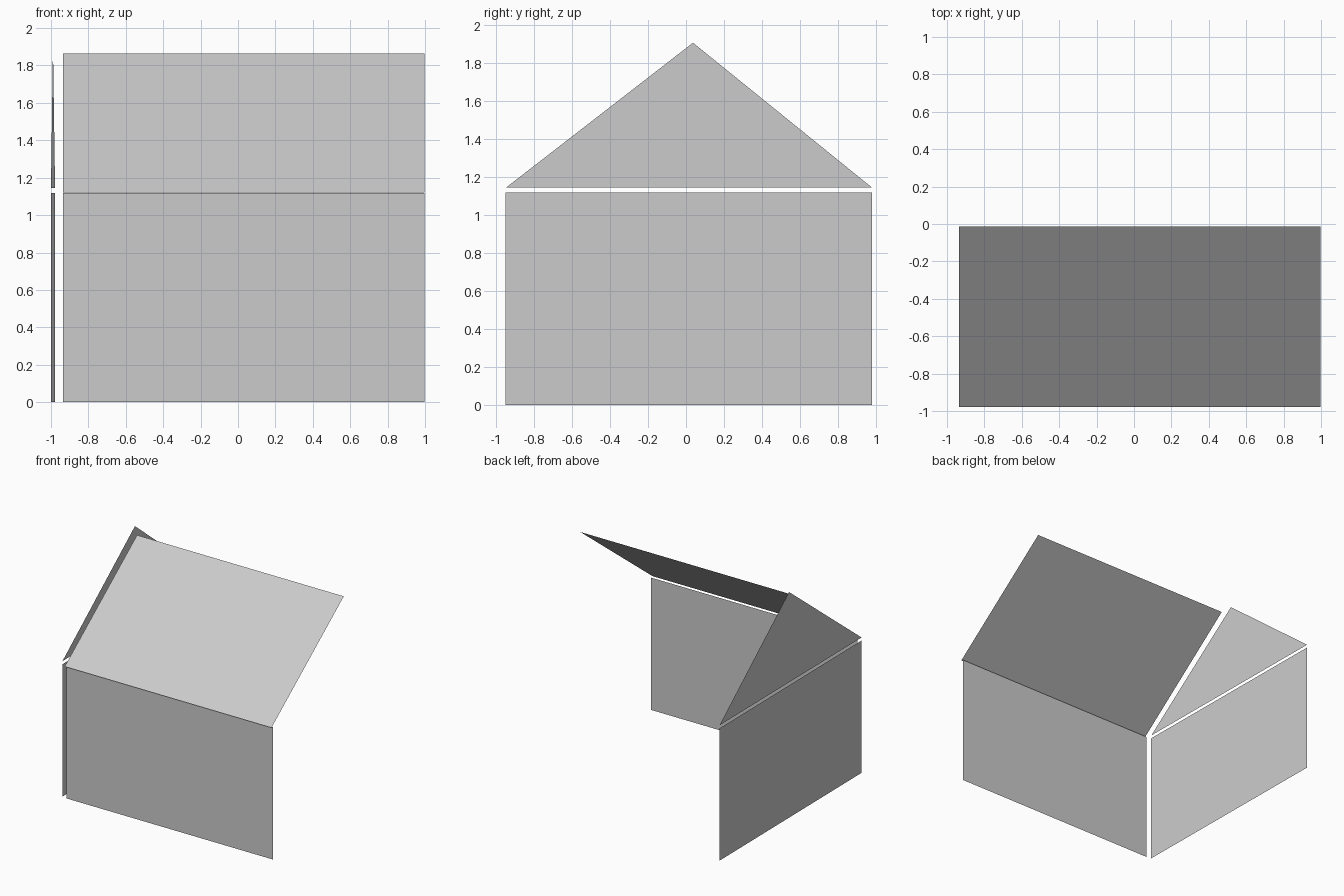
import bpy

if "Cube" in bpy.data.objects:
    bpy.data.objects.remove(bpy.data.objects["Cube"])


def panel(name, corners):
    """One flat sheet from its corner points."""
    mesh = bpy.data.meshes.new(name)
    mesh.from_pydata(corners, [], [tuple(range(len(corners)))])
    mesh.update()
    obj = bpy.data.objects.new(name, mesh)
    bpy.context.collection.objects.link(obj)
    return obj


def side_point(y, z):
    """Point on the slightly skewed left side of the house."""
    t = (y + 0.95) / 1.93
    return (-0.978 - 0.022 * t, y, z)


EAVE = 1.118
X0, X1 = -0.935, 0.998

# front wall
panel("front_wall", [(X0, -0.957, 0), (X1, -0.957, 0),
                     (X1, -0.957, EAVE), (X0, -0.957, EAVE)])

# front roof slope
panel("front_roof", [(X0, -0.978, 1.122), (X1, -0.978, 1.122),
                     (X1, -0.013, 1.864), (X0, -0.013, 1.864)])

# left wall and the gable above it, with a narrow gap between
panel("left_wall", [side_point(y, z) for y, z in
                    [(0.98, 0), (-0.95, 0), (-0.95, EAVE), (0.98, EAVE)]])
panel("left_gable", [side_point(y, z) for y, z in
                     [(0.98, 1.144), (-0.948, 1.144), (0.037, 1.907)]])
